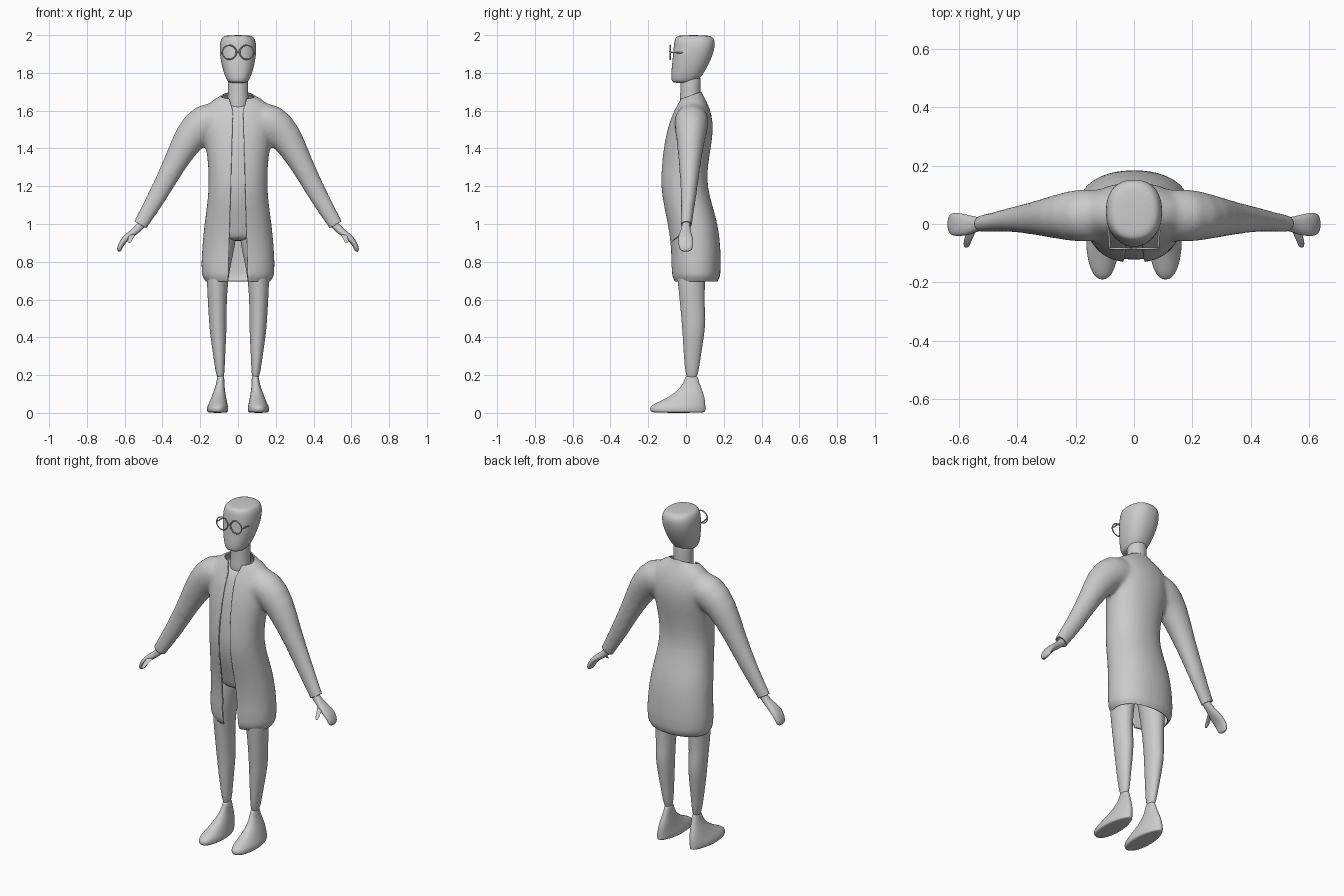
import bpy, bmesh, math
from mathutils import Vector

cube = bpy.data.objects.get("Cube")
if cube:
    bpy.data.objects.remove(cube)

grey = bpy.data.materials.new("plain grey")
grey.use_nodes = True
COLOUR = (0.6, 0.6, 0.6, 1)
grey.diffuse_color = COLOUR
grey.node_tree.nodes["Principled BSDF"].inputs["Base Color"].default_value = COLOUR
SEG = 24


def power(t, p):
    return math.copysign(abs(t) ** (2 / p), t)


def loft(bm, rings, p=2.0):
    """Skin closed rings given as (centre, half axis u, half axis v)."""
    loops = []
    for c, u, v in rings:
        angles = [math.tau * i / SEG for i in range(SEG)]
        loops.append([bm.verts.new(c + u * power(math.cos(a), p) + v * power(math.sin(a), p))
                      for a in angles])
    for a, b in zip(loops, loops[1:]):
        for i in range(SEG):
            j = (i + 1) % SEG
            bm.faces.new((a[i], a[j], b[j], b[i]))
    bm.faces.new(loops[0])
    bm.faces.new(loops[-1])
    bmesh.ops.recalc_face_normals(bm, faces=bm.faces)


def level_rings(rows, x=0.0):
    """Horizontal rings from rows of height, half width, front y, back y."""
    return [(Vector((x, (f + b) / 2, z)), Vector((w, 0, 0)), Vector((0, (b - f) / 2, 0)))
            for z, w, f, b in rows]


def limb_rings(rows, side):
    """Rings across a path from rows of x, y, z, thickness, breadth."""
    pts = [Vector((side * r[0], r[1], r[2])) for r in rows]
    out = []
    for i, r in enumerate(rows):
        t = pts[min(i + 1, len(pts) - 1)] - pts[max(i - 1, 0)]
        n = t.cross(Vector((0, 1, 0))).normalized()
        out.append((pts[i], n * r[3], n.cross(t).normalized() * r[4]))
    return out


def finish(name, bm, subsurf=2, angle=60):
    mesh = bpy.data.meshes.new(name)
    bm.to_mesh(mesh)
    bm.free()
    mesh.materials.append(grey)
    ob = bpy.data.objects.new(name, mesh)
    bpy.context.collection.objects.link(ob)
    bpy.ops.object.select_all(action='DESELECT')
    ob.select_set(True)
    bpy.context.view_layer.objects.active = ob
    bpy.ops.object.shade_smooth_by_angle(angle=math.radians(angle))
    if subsurf:
        mod = ob.modifiers.new("Smooth surface", 'SUBSURF')
        mod.levels = mod.render_levels = subsurf
    return ob


def solid(name, rings, p=2.0, **kw):
    bm = bmesh.new()
    loft(bm, rings, p)
    return finish(name, bm, **kw)


# Coat volume: trunk and sleeves fused into one skin
TRUNK = [(.64, .202, -.085, .187), (.8, .196, -.08, .187), (.9, .19, -.085, .182),
         (1.0, .18, -.1, .17), (1.1, .165, -.122, .14), (1.2, .156, -.138, .113),
         (1.3, .158, -.132, .115), (1.4, .17, -.122, .132), (1.5, .185, -.102, .147),
         (1.58, .19, -.075, .138), (1.64, .165, -.042, .115), (1.675, .1, -.025, .095),
         (1.7, .06, -.02, .08), (1.74, .055, -.02, .075)]
SLEEVE = [(.08, .03, 1.56, .09, .09), (.18, .03, 1.545, .105, .095),
          (.26, .025, 1.46, .088, .077), (.335, .02, 1.32, .06, .058),
          (.43, .015, 1.14, .052, .04), (.515, 0, 1.0, .039, .03), (.555, 0, .93, .039, .03)]
bm = bmesh.new()
loft(bm, level_rings(TRUNK), 2.2)
for s in (-1, 1):
    loft(bm, limb_rings(SLEEVE, s))
coat = finish("coat", bm, subsurf=1)
remesh = coat.modifiers.new("Fuse", 'REMESH')
remesh.mode = 'VOXEL'
remesh.voxel_size = .011
relax = coat.modifiers.new("Relax", 'SMOOTH')
relax.factor = .5
relax.iterations = 12
fused = bpy.data.meshes.new_from_object(
    coat.evaluated_get(bpy.context.evaluated_depsgraph_get()))
bpy.data.objects.remove(coat)
bm = bmesh.new()
bm.from_mesh(fused)


def cut(co, normal, keep=lambda c: True, clear=True):
    faces = [f for f in bm.faces if keep(f.calc_center_median())]
    geom = faces + list({e for f in faces for e in f.edges}) + list({v for f in faces for v in f.verts})
    bmesh.ops.bisect_plane(bm, geom=geom, plane_co=co, plane_no=normal, clear_outer=clear)


# Open the hem, neckline, cuffs and front of the coat
cut((0, 0, .695), (0, 0, -1), lambda c: c.z < .8)
cut((0, .05, 1.69), (0, -.35, 1), lambda c: c.z > 1.5)
for s in (-1, 1):
    cut((s * .515, 0, .995), (s * .5, 0, -.86), lambda c: c.x * s > .42)
    cut((s * .027, 0, 1.6), (s * .91, 0, .026), lambda c: c.y < .03, False)
    cut((s * .027, 0, 1.6), (s * .09, 0, -.028), lambda c: c.z > 1.58 and c.y < .03, False)


def gap(z):
    return max(.027 + (1.6 - z) * .0286, .027 + (z - 1.6) * .311)


front = [f for f in bm.faces for c in [f.calc_center_median()]
         if c.y < .01 and abs(c.x) < gap(c.z)]
bmesh.ops.delete(bm, geom=front, context='FACES')
coat = finish("coat", bm, subsurf=0, angle=50)
thick = coat.modifiers.new("Cloth thickness", 'SOLIDIFY')
thick.thickness = .007
thick.offset = -1

# Body under the coat, narrowing to the hips
inner = [(z, w - .025, f + .012 + max(0, 1.08 - z) * .12, b - .025)
         for z, w, f, b in TRUNK if .95 < z < 1.66]
solid("torso", level_rings([(.91, .1, -.04, .09), (.94, .145, -.065, .13)] + inner), 2.2)

# Neck and head
solid("neck", level_rings([(1.58, .06, -.04, .08), (1.66, .055, -.032, .078),
                           (1.72, .054, -.03, .077), (1.82, .056, -.03, .08)]))
solid("head", level_rings([(1.745, .045, -.068, .03), (1.762, .06, -.079, .068),
                           (1.8, .076, -.079, .096), (1.86, .091, -.073, .128),
                           (1.91, .098, -.068, .148), (1.96, .097, -.064, .156),
                           (1.99, .085, -.056, .145), (2.0, .06, -.035, .115)]), 2.3)

# Legs, feet and hands
LEG = [(.165, .02, .0, .06), (.3, .031, -.012, .078), (.42, .044, -.018, .098),
       (.5, .047, -.025, .105), (.56, .049, -.03, .098), (.7, .056, -.045, .1),
       (.82, .068, -.055, .115), (.92, .08, -.06, .13), (1.0, .07, -.05, .12)]
FOOT = [(0, .05, -.18, .1), (.008, .057, -.19, .104), (.03, .057, -.195, .104),
        (.05, .05, -.165, .103), (.075, .042, -.11, .1), (.105, .034, -.06, .092),
        (.14, .024, -.025, .078), (.175, .02, -.008, .066), (.2, .018, .0, .06)]
HAND = [(.49, 0, 1.02, .024, .022), (.53, 0, .975, .02, .022), (.56, -.003, .95, .019, .032),
        (.595, -.003, .925, .018, .04), (.622, .0, .89, .015, .04), (.632, .0, .852, .012, .03)]
THUMB = [(.55, -.005, .955, .014, .014), (.562, -.035, .94, .015, .013),
         (.572, -.06, .92, .013, .012), (.575, -.08, .9, .009, .009)]
for side, s in (("left", 1), ("right", -1)):
    leg = level_rings(LEG)
    for c, u, v in leg:
        c.x = s * (.092 + .018 * math.sin(max(0, min(1, (c.z - .165) / .5)) * math.pi / 2)
                   - max(0, c.z - .7) * .1)
    solid(side + "_leg", leg)
    # Ball of the foot is broader than the heel
    bm = bmesh.new()
    loft(bm, level_rings(FOOT), 2.2)
    for v in bm.verts:
        v.co.x *= 1 - max(0, v.co.y + .02) * 2.2 * max(0, 1 - v.co.z / .15)
        v.co.x += s * (.092 + .016 * max(0, min(1, (.17 - v.co.z) / .14)))
    finish(side + "_foot", bm)
    solid(side + "_hand", limb_rings(HAND, s), 2.4)
    solid(side + "_thumb", [(Vector((s * x, y, z)), Vector((a, 0, 0)), Vector((0, b * .6, b * .8)))
                            for x, y, z, a, b in THUMB])

# Round spectacles: rims, bridge and short temples
def wire(name, points, closed=False):
    curve = bpy.data.curves.new(name, 'CURVE')
    curve.dimensions = '3D'
    curve.bevel_depth = .0035
    curve.bevel_resolution = 2
    curve.use_fill_caps = True
    spline = curve.splines.new('POLY')
    spline.points.add(len(points) - 1)
    for p, co in zip(spline.points, points):
        p.co = (*co, 1)
    spline.use_cyclic_u = closed
    curve.materials.append(grey)
    bpy.context.collection.objects.link(bpy.data.objects.new(name, curve))


for side, s in (("left", 1), ("right", -1)):
    wire(side + "_rim", [(s * .046 + .037 * math.cos(a), -.084, 1.909 + .037 * math.sin(a))
                         for a in (math.tau * i / 32 for i in range(32))], True)
    wire(side + "_temple", [(s * .083, -.084, 1.909), (s * .087, -.02, 1.906)])
wire("bridge", [(-.009, -.084, 1.909), (0, -.086, 1.912), (.009, -.084, 1.909)])
